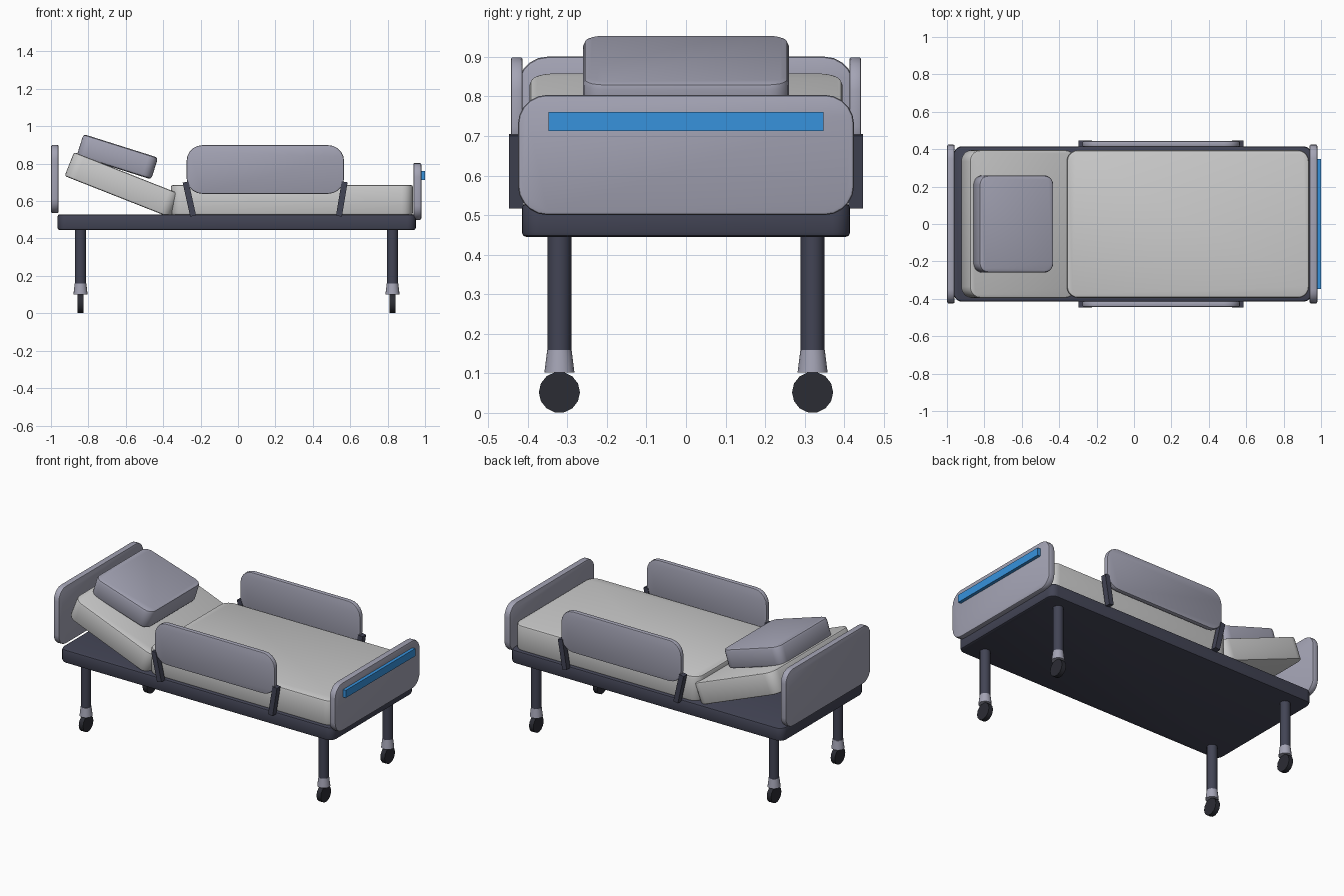
import bpy, bmesh, math
from mathutils import Vector, Matrix

if "Cube" in bpy.data.objects:
    bpy.data.objects.remove(bpy.data.objects["Cube"], do_unlink=True)


def material(name, rgb):
    m = bpy.data.materials.new(name)
    m.use_nodes = True
    m.diffuse_color = (*rgb, 1)
    m.node_tree.nodes["Principled BSDF"].inputs["Base Color"].default_value = (*rgb, 1)
    return m


DARK = material("dark_metal", (0.055, 0.058, 0.09))
PANEL = material("panel_grey", (0.37, 0.37, 0.46))
SHEET = material("sheet", (0.66, 0.68, 0.69))
RUBBER = material("rubber", (0.024, 0.025, 0.034))
BLUE = material("blue_trim", (0.038, 0.287, 0.72))


def finish(bm, name, mat, matrix):
    mesh = bpy.data.meshes.new(name)
    bmesh.ops.recalc_face_normals(bm, faces=bm.faces)
    bm.to_mesh(mesh)
    bm.free()
    mesh.materials.append(mat)
    ob = bpy.data.objects.new(name, mesh)
    ob.matrix_world = matrix
    bpy.context.collection.objects.link(ob)
    bpy.ops.object.select_all(action='DESELECT')
    ob.select_set(True)
    bpy.context.view_layer.objects.active = ob
    bpy.ops.object.shade_smooth_by_angle(angle=math.radians(30))
    return ob


def slab(name, mat, size, loc, axis=2, corner=0.0, edge=0.0, tilt=0.0):
    """Box whose four edges along one axis are rounded, then its rims softened."""
    bm = bmesh.new()
    bmesh.ops.create_cube(bm, size=1, matrix=Matrix.Diagonal((*size, 1)))
    if corner:
        along = [e for e in bm.edges
                 if abs((e.verts[0].co - e.verts[1].co).normalized()[axis]) > 0.9]
        bmesh.ops.bevel(bm, geom=along, offset=corner, segments=5,
                        profile=0.5, affect='EDGES')
    if edge:
        half = size[axis] / 2
        rims = [e for e in bm.edges
                if abs(e.verts[0].co[axis] - e.verts[1].co[axis]) < 1e-5
                and abs(abs(e.verts[0].co[axis]) - half) < 1e-5]
        bmesh.ops.bevel(bm, geom=rims, offset=edge, segments=2,
                        profile=0.5, affect='EDGES')
    turn = Matrix.Rotation(math.radians(tilt), 4, 'Y')
    return finish(bm, name, mat, Matrix.Translation(loc) @ turn)


def tube(name, mat, loc, r_bottom, r_top, depth, sides, turn=Matrix()):
    bm = bmesh.new()
    bmesh.ops.create_cone(bm, cap_ends=True, segments=sides,
                          radius1=r_bottom, radius2=r_top, depth=depth)
    return finish(bm, name, mat, Matrix.Translation(loc) @ turn)


# Base and bedding
slab("bed_frame", DARK, (1.915, 0.83, 0.085), (-0.007, 0, 0.487), corner=0.045, edge=0.012)
slab("mattress", SHEET, (1.295, 0.79, 0.16), (0.288, 0, 0.606), corner=0.06, edge=0.012)
slab("raised_backrest", SHEET, (0.61, 0.79, 0.137), (-0.618, 0, 0.686),
     corner=0.06, edge=0.01, tilt=21.5)
slab("pillow", PANEL, (0.418, 0.52, 0.122), (-0.645, 0, 0.837),
     corner=0.05, edge=0.016, tilt=17.5)

# End boards
slab("headboard", PANEL, (0.04, 0.85, 0.365), (-0.979, 0, 0.718), axis=0, corner=0.075, edge=0.008)
slab("footboard", PANEL, (0.042, 0.85, 0.304), (0.959, 0, 0.652), axis=0, corner=0.075, edge=0.008)
slab("footboard_stripe", BLUE, (0.03, 0.696, 0.048), (0.985, 0, 0.737))

for side, s in (("right", -1), ("left", 1)):
    # Side rails with leaning supports
    slab(side + "_rail", PANEL, (0.842, 0.03, 0.26), (0.146, s * 0.428, 0.769),
         axis=1, corner=0.085, edge=0.006)
    for end, low, high in (("head", -0.24, -0.28), ("foot", 0.54, 0.57)):
        lean = math.degrees(math.atan2(high - low, 0.18))
        slab(f"{side}_{end}_rail_support", DARK, (0.032, 0.036, 0.186),
             ((low + high) / 2, s * 0.429, 0.611), tilt=lean)

    # Legs on casters
    for end, x in (("head", -0.842), ("foot", 0.826)):
        y = s * 0.32
        tag = f"{side}_{end}_"
        tube(tag + "leg", DARK, (x, y, 0.28), 0.03, 0.03, 0.35, 16)
        tube(tag + "collar", PANEL, (x, y, 0.13), 0.038, 0.031, 0.057, 16)
        tube(tag + "wheel", RUBBER, (x, y, 0.052), 0.052, 0.052, 0.03, 14,
             Matrix.Rotation(math.pi / 2, 4, 'Y'))
